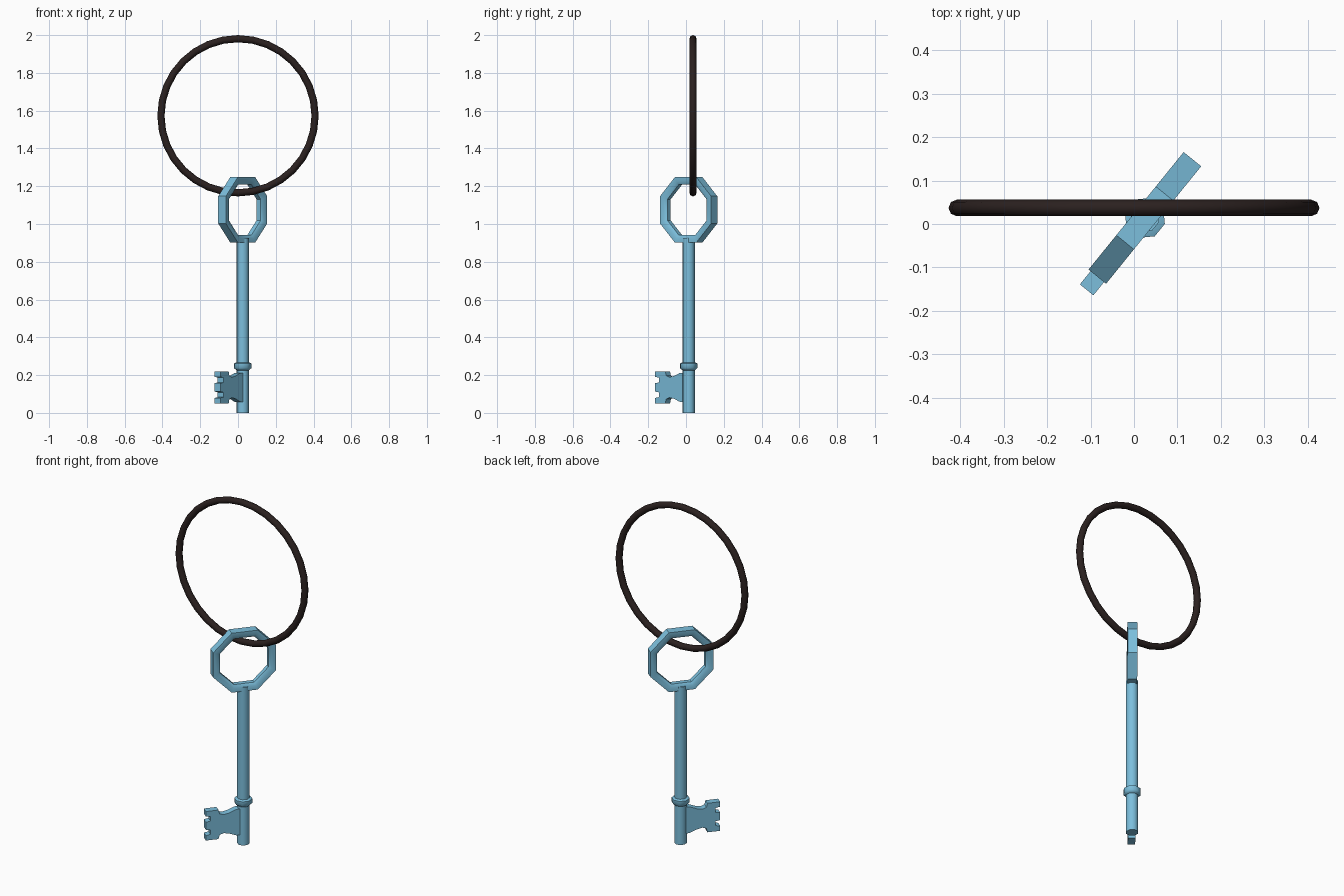
import bpy, bmesh, math
from mathutils import Matrix

cube = bpy.data.objects.get("Cube")
if cube:
    bpy.data.objects.remove(cube)


def material(name, rgb):
    m = bpy.data.materials.new(name)
    m.use_nodes = True
    m.diffuse_color = (*rgb, 1)
    m.node_tree.nodes["Principled BSDF"].inputs["Base Color"].default_value = (*rgb, 1)
    return m


blue = material("pale_blue_metal", (0.20, 0.52, 0.72))
iron = material("dark_iron", (0.024, 0.015, 0.014))

# The key hangs turned about its own shaft
KEY = Matrix.Translation((0.025, 0.014, 0)) @ Matrix.Rotation(math.radians(51), 4, "Z")


def finish(name, bm, mat, matrix, angle):
    bmesh.ops.recalc_face_normals(bm, faces=bm.faces)
    mesh = bpy.data.meshes.new(name)
    bm.to_mesh(mesh)
    bm.free()
    mesh.materials.append(mat)
    ob = bpy.data.objects.new(name, mesh)
    bpy.context.collection.objects.link(ob)
    ob.matrix_world = matrix
    bpy.ops.object.select_all(action="DESELECT")
    ob.select_set(True)
    bpy.context.view_layer.objects.active = ob
    bpy.ops.object.shade_smooth_by_angle(angle=math.radians(angle))
    return ob


def revolve(name, section, sides, mat, matrix, angle, closed, phase=0.0):
    """Turn a (radius, height) section about z; open sections get end caps."""
    bm = bmesh.new()
    rings = []
    for i in range(sides):
        a = math.tau * i / sides + phase
        rings.append([bm.verts.new((r * math.cos(a), r * math.sin(a), h)) for r, h in section])
    n = len(section)
    for i in range(sides):
        a, b = rings[i], rings[(i + 1) % sides]
        for j in range(n if closed else n - 1):
            k = (j + 1) % n
            bm.faces.new((a[j], b[j], b[k], a[k]))
    if not closed:
        for j in (0, n - 1):
            bm.faces.new([r[j] for r in rings])
    return finish(name, bm, mat, matrix, angle)


UPRIGHT = Matrix.Rotation(math.pi / 2, 4, "X")

# Large carrying ring
circle = [(0.408 + 0.019 * math.cos(math.tau * i / 8), 0.019 * math.sin(math.tau * i / 8))
          for i in range(8)]
revolve("carrying_ring", circle, 32, iron,
        Matrix.Translation((0, 0.037, 1.573)) @ UPRIGHT, 50, True)

# Octagonal bow with flats at top, bottom and sides
corner = 1 / math.cos(math.pi / 8)
bow = [(0.174, -0.026), (0.174, 0.026), (0.150, 0.026),
       (0.134, 0.014), (0.134, -0.014), (0.150, -0.026)]
revolve("bow", [(r * corner, h) for r, h in bow], 8, blue,
        KEY @ Matrix.Translation((0, 0, 1.075)) @ UPRIGHT, 40, True, math.pi / 8)

# Shaft and collar
revolve("shaft", [(0.034, 0), (0.034, 0.925)], 8, blue, KEY, 50, False, math.pi / 8)
revolve("collar", [(0.034, 0.225), (0.048, 0.237), (0.048, 0.262), (0.034, 0.268)],
        8, blue, KEY, 50, False, math.pi / 8)

# Toothed bit: upper half of the outline is mirrored about its mid height
MID = 0.135
upper = [(0, 0.078), (-0.045, 0.076), (-0.085, 0.060), (-0.115, 0.054), (-0.137, 0.062),
         (-0.143, 0.085), (-0.213, 0.085), (-0.213, 0.056), (-0.187, 0.052),
         (-0.187, 0.026), (-0.213, 0.022)]
outline = upper + [(u, -v) for u, v in reversed(upper)]
bm = bmesh.new()
face = bm.faces.new([bm.verts.new((u, -0.02, MID + v)) for u, v in outline])
out = bmesh.ops.extrude_face_region(bm, geom=[face])
moved = [g for g in out["geom"] if isinstance(g, bmesh.types.BMVert)]
bmesh.ops.translate(bm, verts=moved, vec=(0, 0.04, 0))
finish("bit", bm, blue, KEY, 40)
